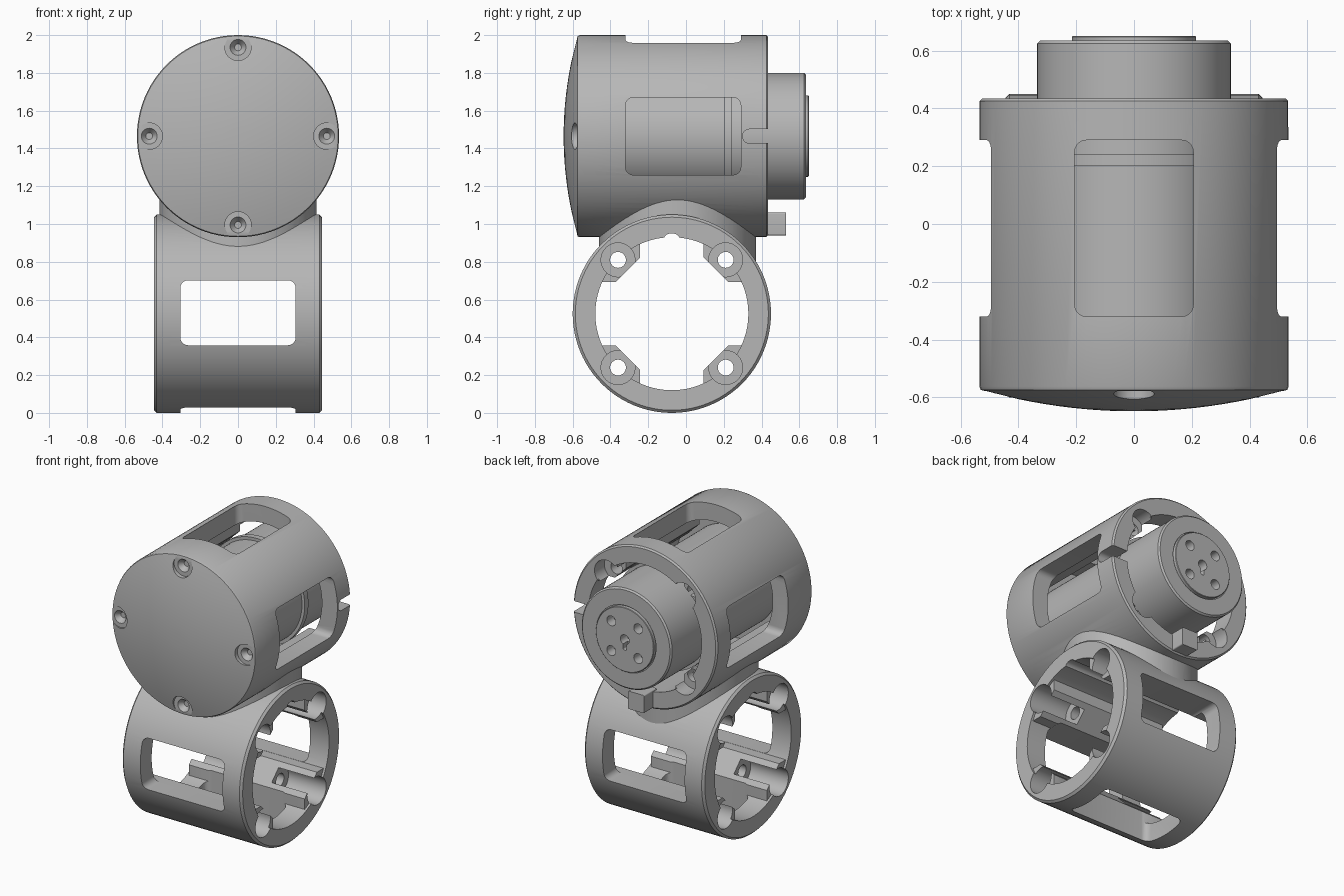
import bpy, bmesh, math

if "Cube" in bpy.data.objects:
    bpy.data.objects.remove(bpy.data.objects["Cube"])

grey = bpy.data.materials.new("machined_grey")
grey.use_nodes = True
grey.diffuse_color = (0.47, 0.47, 0.47, 1)
grey.node_tree.nodes["Principled BSDF"].inputs["Base Color"].default_value = grey.diffuse_color

UP = 1.465             # height of the upper axis (along y)
LY, LZ = -0.075, 0.525  # centre of the lower axis (along x)
UPPER, LOWER = (0, 0, UP), (0, LY, LZ)
AXES = {"X": lambda a, b, t: (t, a, b),
        "Y": lambda a, b, t: (a, t, b),
        "Z": lambda a, b, t: (a, b, t)}


def finish(name, bm, axis, centre):
    for v in bm.verts:
        p = AXES[axis](*v.co)
        v.co = [p[i] + centre[i] for i in range(3)]
    bmesh.ops.recalc_face_normals(bm, faces=bm.faces)
    mesh = bpy.data.meshes.new(name)
    bm.to_mesh(mesh)
    bm.free()
    mesh.materials.append(grey)
    obj = bpy.data.objects.new(name, mesh)
    bpy.context.collection.objects.link(obj)
    return obj


def lathe(name, profile, axis, centre, steps=96):
    """Closed solid of revolution from (radius, distance) points, flat at both ends."""
    bm = bmesh.new()
    turns = [math.tau * i / steps for i in range(steps)]
    rings = [[bm.verts.new((r * math.cos(w), r * math.sin(w), t)) for w in turns]
             for r, t in profile]
    for low, high in zip(rings, rings[1:]):
        for i in range(steps):
            bm.faces.new((low[i - 1], low[i], high[i], high[i - 1]))
    bm.faces.new(rings[0])
    bm.faces.new(rings[-1])
    return finish(name, bm, axis, centre)


def cylinder(name, r, t0, t1, axis, centre, steps=96):
    return lathe(name, [(r, t0), (r, t1)], axis, centre, steps)


def prism(name, outline, t0, t1, axis, centre=(0, 0, 0)):
    bm = bmesh.new()
    face = bm.faces.new([bm.verts.new((a, b, t0)) for a, b in outline])
    new = bmesh.ops.extrude_face_region(bm, geom=[face])["geom"]
    for v in new:
        if isinstance(v, bmesh.types.BMVert):
            v.co.z = t1
    return finish(name, bm, axis, centre)


def rounded(ca, cb, ha, hb, r=0.04, n=5):
    """Rounded rectangle outline."""
    pts = []
    for k, (sa, sb) in enumerate([(1, 1), (-1, 1), (-1, -1), (1, -1)]):
        for i in range(n + 1):
            w = (k + i / n) * math.pi / 2
            pts.append((ca + sa * (ha - r) + r * math.cos(w),
                        cb + sb * (hb - r) + r * math.sin(w)))
    return pts


def combine(target, tool, operation):
    mod = target.modifiers.new("combine", "BOOLEAN")
    mod.operation, mod.solver, mod.object = operation, "EXACT", tool
    bpy.context.view_layer.objects.active = target
    bpy.ops.object.modifier_apply(modifier=mod.name)
    bpy.data.objects.remove(tool)


def cut(target, tool):
    combine(target, tool, "DIFFERENCE")


def join(target, tool):
    combine(target, tool, "UNION")


QUADRANTS = [(a, b) for a in (-1, 1) for b in (-1, 1)]

# Housing: domed upper barrel, lower ring and the round neck between them
dome = [(0.53 * i / 12, -0.648 + 0.074 * (i / 12) ** 2) for i in range(1, 13)]
housing = lathe("housing", dome + [(0.535, -0.562), (0.535, 0.425), (0.525, 0.435)],
                "Y", UPPER)
join(housing, lathe("ring", [(0.511, -0.445), (0.525, -0.431),
                             (0.525, 0.431), (0.511, 0.445)], "X", LOWER))
join(housing, cylinder("neck", 0.415, 0.6, 1.3, "Z", (0, -0.045, 0)))
cut(housing, cylinder("upper_bore", 0.42, -0.5, 0.6, "Y", UPPER))
cut(housing, cylinder("lower_bore", 0.405, -0.6, 0.6, "X", LOWER))

# Screw bosses inside both barrels, with access channels and through holes
for axis, centre, s, limit, t0, t1, wells in (
        ("Y", UPPER, 0.215, 0.48, -0.45, 0.42, [(0.33, 0.6)]),
        ("X", LOWER, 0.168, 0.475, -0.43, 0.43, [(0.165, 0.6), (-0.6, -0.165)])):
    for a, b in QUADRANTS:
        shape = [(0.298, s), (0.5, s), (0.5, 0.5), (s, 0.5), (s, 0.298)]
        boss = prism("boss", [(a * p, b * q) for p, q in shape], t0, t1, axis, centre)
        combine(boss, cylinder("boss_limit", limit, -0.6, 0.6, axis, centre), "INTERSECT")
        join(housing, boss)
        offset = AXES[axis](a * 0.285, b * 0.285, 0)
        spot = [centre[i] + offset[i] for i in range(3)]
        for w0, w1 in wells:
            cut(housing, cylinder("well", 0.09, w0, w1, axis, spot, 32))
        cut(housing, cylinder("screw_hole", 0.042, -0.47, 0.6, axis, spot, 24))

# Windows of the upper barrel (sides and top)
for t0, t1 in ((0.3, 0.7), (-0.7, -0.3)):
    cut(housing, prism("side_window", rounded(-0.015, UP, 0.305, 0.205), t0, t1, "X"))
cut(housing, prism("top_window", rounded(0, -0.015, 0.205, 0.305), 1.75, 2.2, "Z"))

# Windows of the lower ring (front, back and bottom)
for t0, t1 in ((-0.8, -0.3), (0.15, 0.7)):
    cut(housing, prism("ring_window", rounded(0, 0.53, 0.305, 0.172), t0, t1, "Y"))
cut(housing, prism("bottom_window", rounded(0, LY, 0.305, 0.172), -0.2, 0.3, "Z"))

# Keyway in the ring and key slot in the barrel's left side
cut(housing, prism("keyway", rounded(LY, 0.87, 0.045, 0.08), -0.6, 0.6, "X"))
cut(housing, prism("key_slot", rounded(0.42, UP, 0.12, 0.037, 0.035), 0.39, 0.7, "X"))

# Countersunk screw seats around the dome
for k in range(4):
    w = k * math.pi / 2
    spot = (0.47 * math.cos(w), 0, UP + 0.47 * math.sin(w))
    seat = [(0.07, -0.8), (0.07, -0.578), (0.042, -0.578), (0.018, -0.545)]
    cut(housing, lathe("screw_seat", seat, "Y", spot, 32))

# Motor with flange, softened rear edge and output disc
motor = lathe("motor", [(0.335, -0.49), (0.335, 0.2), (0.355, 0.2),
                        (0.355, 0.24), (0.335, 0.24), (0.335, 0.625), (0.325, 0.635),
                        (0.222, 0.635), (0.222, 0.625), (0.215, 0.625),
                        (0.215, 0.647), (0.212, 0.65)], "Y", UPPER)
for a, b in QUADRANTS + [(0, 0)]:
    spot = (a * 0.1, 0, UP + b * 0.1)
    cut(motor, cylinder("disc_hole", 0.033, 0.58, 0.7, "Y", spot, 24))
cut(motor, prism("disc_key", rounded(0, UP - 0.035, 0.012, 0.035, 0.008), 0.6, 0.7, "Y"))

# Stop tab under the motor
tab = prism("stop_tab", rounded(0, 1.0, 0.06, 0.06, 0.008), 0.4, 0.53, "Y")

for obj in (housing, motor, tab):
    bpy.ops.object.select_all(action="DESELECT")
    obj.select_set(True)
    bpy.context.view_layer.objects.active = obj
    bpy.ops.object.shade_smooth_by_angle(angle=math.radians(30))
